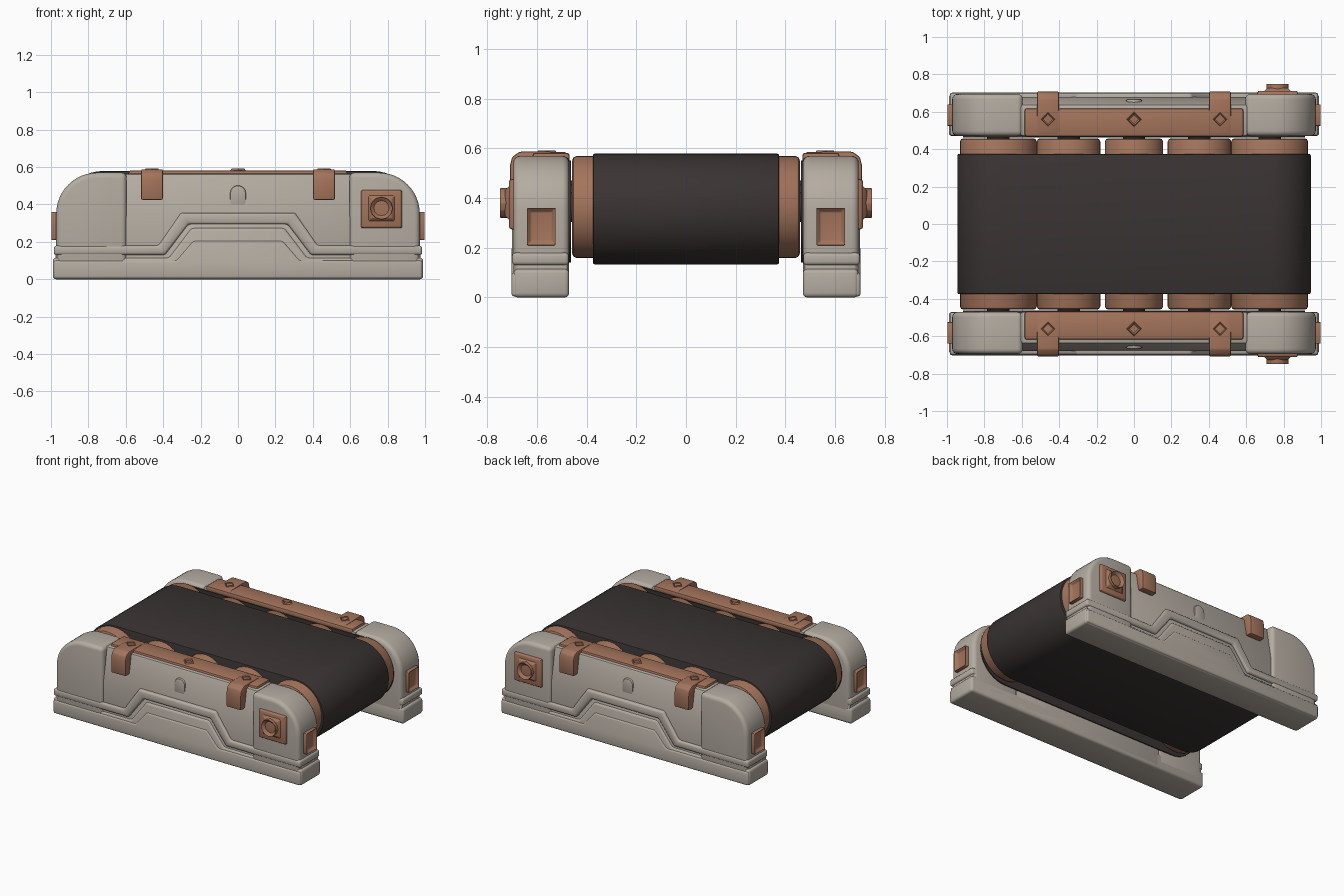
import bpy, bmesh, math
from mathutils import Vector

if "Cube" in bpy.data.objects:
    bpy.data.objects.remove(bpy.data.objects["Cube"])


def material(name, rgb):
    m = bpy.data.materials.new(name)
    m.diffuse_color = (*rgb, 1)
    m.use_nodes = True
    m.node_tree.nodes["Principled BSDF"].inputs["Base Color"].default_value = m.diffuse_color
    return m


GREY = material("warm_grey", (0.46, 0.415, 0.36))
COPPER = material("copper", (0.37, 0.175, 0.105))
DARK = material("dark_rubber", (0.042, 0.034, 0.033))


def prism(name, pts, axis, a, b, mat, bevel=0.0, mirror="", inset=None, seg=2, taper=0.0):
    """Extrude a profile along an axis; x: (y,z), y: (x,z), z: (x,y) points.
    inset = (margin, depth) recesses the face at b; taper shrinks the face at b."""
    def place(p, t):
        return {"x": (t, p[0], p[1]), "y": (p[0], t, p[1]), "z": (p[0], p[1], t)}[axis]
    bm = bmesh.new()
    n = len(pts)
    c = Vector((sum(p[0] for p in pts) / n, sum(p[1] for p in pts) / n))
    lo = [bm.verts.new(place(p, a)) for p in pts]
    hi = [bm.verts.new(place(c + (Vector(p) - c) * (1 - taper), b)) for p in pts]
    bm.faces.new(lo)
    cap = bm.faces.new(hi)
    for i in range(n):
        j = (i + 1) % n
        bm.faces.new((lo[i], lo[j], hi[j], hi[i]))
    bmesh.ops.recalc_face_normals(bm, faces=bm.faces[:])
    if inset:
        bmesh.ops.inset_region(bm, faces=[cap], thickness=inset[0])
        push = -cap.normal * inset[1]
        bmesh.ops.translate(bm, verts=cap.verts[:], vec=push)
    if bevel:
        bm.normal_update()
        edges = [e for e in bm.edges if e.calc_face_angle(0) > 0.5]
        bmesh.ops.bevel(bm, geom=edges, offset=bevel, segments=seg, profile=0.5,
                        affect="EDGES", clamp_overlap=True)
    bm.normal_update()
    for f in bm.faces:
        f.smooth = True
    for e in bm.edges:
        e.smooth = e.calc_face_angle(0) < math.radians(38)
    me = bpy.data.meshes.new(name)
    bm.to_mesh(me)
    bm.free()
    me.materials.append(mat)
    ob = bpy.data.objects.new(name, me)
    bpy.context.collection.objects.link(ob)
    if mirror:
        m = ob.modifiers.new("mirror", "MIRROR")
        m.use_axis = ("x" in mirror, "y" in mirror, False)
    return ob


def rect(x0, x1, z0, z1):
    return [(x0, z0), (x1, z0), (x1, z1), (x0, z1)]


def arc(cx, cz, r, a0, a1, n):
    return [(cx + r * math.cos(math.radians(a0 + (a1 - a0) * i / n)),
             cz + r * math.sin(math.radians(a0 + (a1 - a0) * i / n))) for i in range(n + 1)]


def circle(cx, cz, r, n):
    return arc(cx, cz, r, 0, 360, n)[:-1]


def stadium(hx, z, r):
    return arc(hx, z, r, -90, 90, 20) + arc(-hx, z, r, 90, 270, 20)


def step_line(end_x, low, high, knee, top):
    """Stepped outline rising in the middle, left to right."""
    return [(-end_x, low), (-knee, low), (-top, high), (top, high), (knee, low), (end_x, low)]


# Belt loop and rollers
prism("belt", stadium(0.722, 0.356, 0.223), "y", -0.375, 0.375, DARK, 0.008)
for i, (x, r, z) in enumerate([(-0.725, 0.205, 0.364), (-0.35, 0.17, 0.395), (0, 0.155, 0.41),
                               (0.35, 0.17, 0.395), (0.725, 0.205, 0.364)]):
    prism("roller_%d" % i, circle(x, z, r, 40), "y", -0.458, 0.458, COPPER, 0.018)
    prism("roller_axle_%d" % i, circle(x, z, 0.06, 20), "y", -0.48, 0.48, DARK)

# Inner lining of the side frames
prism("inner_lining", stadium(0.71, 0.345, 0.205), "y", 0.462, 0.50, DARK, mirror="y")

# Side frame: middle wall sloping outward, and rounded end blocks
prism("frame_middle", [(0.47, 0.01), (0.68, 0.01), (0.68, 0.33), (0.64, 0.565), (0.47, 0.565)],
      "x", -0.61, 0.61, GREY, 0.015, "y")
prism("frame_end_block",
      [(0.595, 0.03), (0.972, 0.03)] + arc(0.752, 0.35, 0.22, 0, 90, 12) + [(0.595, 0.57)],
      "y", 0.47, 0.695, GREY, 0.028, "xy", seg=4)

# Stepped lower skirt: backing, upper ridge, lower rail and centre panel
back = step_line(0.975, 0.17, 0.34, 0.425, 0.305)
prism("skirt_backing", [(0.975, 0.01), (-0.975, 0.01)] + back, "y", 0.475, 0.682, GREY, 0.01, "y")
ridge_top = step_line(0.985, 0.18, 0.355, 0.425, 0.305)
ridge_low = step_line(0.985, 0.13, 0.295, 0.39, 0.265)
prism("skirt_ridge", ridge_top + ridge_low[::-1], "y", 0.472, 0.70, GREY, 0.014, "y", seg=3)
rail = step_line(0.99, 0.115, 0.275, 0.37, 0.25)
prism("lower_rail", [(0.99, 0), (-0.99, 0)] + rail, "y", 0.47, 0.694, GREY, 0.018, "y", seg=3)
prism("lower_rail_face", [(0.985, 0.004), (-0.985, 0.004)] + step_line(0.985, 0.10, 0.205, 0.33, 0.24),
      "y", 0.60, 0.702, GREY, 0.012, "y", seg=3)

# Small arched boss in the middle of the wall
prism("arched_boss", [(-0.042, 0.39), (0.042, 0.39)] + arc(0, 0.46, 0.042, 0, 180, 8),
      "y", 0.62, 0.668, GREY, 0.006, "y")

# Copper top strip with clips folded over the outside
prism("top_strip", rect(-0.585, 0.585, 0.468, 0.618), "z", 0.54, 0.582, COPPER, 0.012, "y")
clip = [(0.48, 0.55), (0.48, 0.584), (0.60, 0.588), (0.67, 0.586), (0.70, 0.565),
        (0.708, 0.53), (0.708, 0.425), (0.66, 0.425), (0.62, 0.55)]
prism("strip_clip", clip, "x", 0.402, 0.518, COPPER, 0.007, "xy")

# Screws on the strip
for i, x in enumerate((-0.46, 0, 0.46)):
    prism("strip_screw_%d" % i, circle(x, 0.56, 0.045, 4), "z", 0.575, 0.592, COPPER,
          0, "y", inset=(0.01, 0.008), taper=0.25)

# Outer control plate with a hollow knob
prism("knob_plate", rect(0.655, 0.88, 0.27, 0.48), "y", 0.68, 0.712, COPPER, 0.008, "y", taper=0.06)
prism("knob_base", rect(0.69, 0.845, 0.305, 0.455), "y", 0.705, 0.728, COPPER, 0.004, "y", taper=0.3)
prism("knob", circle(0.767, 0.38, 0.06, 12), "y", 0.70, 0.75, COPPER, 0.004, "y", inset=(0.022, 0.025))

# End sockets
prism("end_socket", rect(0.525, 0.64, 0.21, 0.36), "x", 0.95, 1.0, COPPER, 0.005, "xy",
      inset=(0.022, 0.022))
